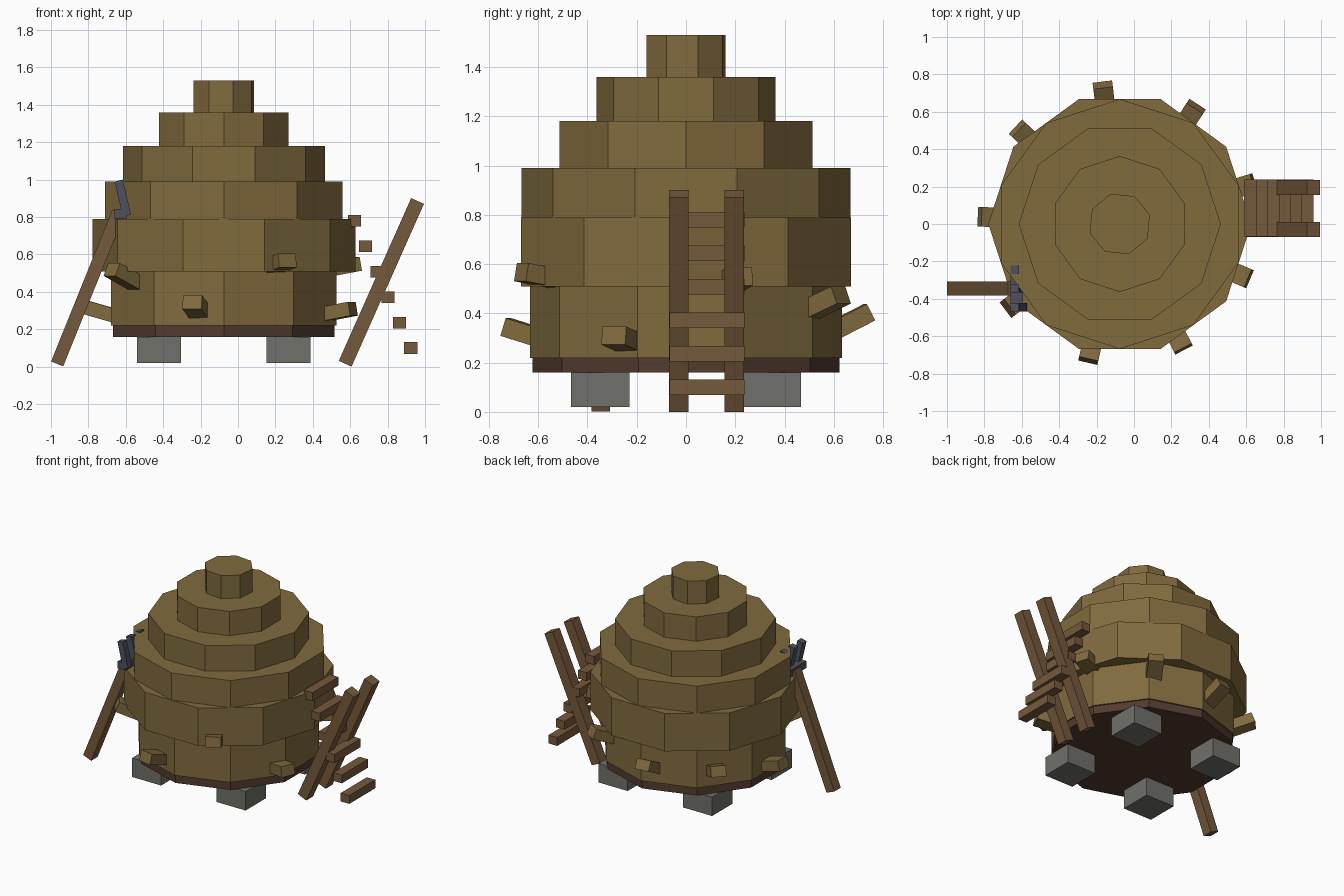
import bpy
from math import radians, cos, sin, atan2
from mathutils import Vector, Euler

if "Cube" in bpy.data.objects:
    bpy.data.objects.remove(bpy.data.objects["Cube"])

CX = -0.076  # stack axis


def material(name, rgb):
    m = bpy.data.materials.new(name)
    m.diffuse_color = (*rgb, 1)
    m.use_nodes = True
    m.node_tree.nodes["Principled BSDF"].inputs["Base Color"].default_value = m.diffuse_color
    return m


HAY = material("hay", (0.22, 0.145, 0.048))
WOOD = material("wood", (0.18, 0.10, 0.045))
DARK = material("dark_wood", (0.085, 0.043, 0.028))
STONE = material("stone", (0.16, 0.16, 0.145))
IRON = material("iron", (0.075, 0.08, 0.11))


def finish(name, mat):
    o = bpy.context.object
    o.name = name
    o.data.materials.append(mat)
    return o


def prism(name, sides, r, z0, z1, phase, mat):
    # Blender cylinders start at +y, so shift the phase to measure from +x
    bpy.ops.mesh.primitive_cylinder_add(vertices=sides, radius=r, depth=z1 - z0,
                                        location=(CX, 0, (z0 + z1) / 2),
                                        rotation=(0, 0, radians(phase - 90)))
    finish(name, mat)


def box(name, loc, size, mat, rot=(0, 0, 0)):
    bpy.ops.mesh.primitive_cube_add(size=1, location=loc, rotation=rot)
    o = finish(name, mat)
    o.scale = size
    return o


def beam(name, a, b, w, d, mat):
    # bar leaning in the xz plane from a to b, w in plane, d along y
    a, b = Vector(a), Vector(b)
    v = b - a
    box(name, (a + b) / 2, (w, d, v.length), mat, (0, atan2(v.x, v.z), 0))


# Wooden platform and stepped hay layers
prism("platform", 10, 0.623, 0.16, 0.22, 18, DARK)
layers = [(10, 0.634, 0.22, 0.51, 18), (10, 0.703, 0.51, 0.79, 0),
          (10, 0.668, 0.79, 0.99, 18), (10, 0.54, 0.99, 1.18, 0),
          (10, 0.363, 1.18, 1.36, 18), (8, 0.168, 1.36, 1.53, 17)]
for i, (n, r, z0, z1, ph) in enumerate(layers):
    prism(f"hay_layer_{i + 1}", n, r, z0, z1, ph, HAY)

# Stone feet
for sx in (-1, 1):
    for sy in (-1, 1):
        box("stone_foot", (CX + sx * 0.346, sy * 0.348, 0.09), (0.237, 0.237, 0.14), STONE)

# Loose straw tufts around the stack: (end height, upward tilt)
tufts = [(0.55, 10), (0.475, 22), (0.405, 27), (0.39, 20), (0.32, 16),
         (0.52, 24), (0.345, 17), (0.568, 10), (0.31, 10)]
for i, (z, tilt) in enumerate(tufts):
    a, t = radians(17 + 40 * i), radians(tilt)
    out = Vector((cos(a) * cos(t), sin(a) * cos(t), sin(t)))
    end = Vector((CX + 0.75 * cos(a), 0.75 * sin(a), z))
    box("straw_tuft", end - out * 0.1, (0.2, 0.105, 0.075), HAY, (0, -t, a))

# Ladder rails and rungs
for y in (-0.03, 0.196):
    beam("ladder_rail", (0.573, y, 0.016), (0.96, y, 0.886), 0.075, 0.08, WOOD)
for i in range(6):
    box("ladder_rung", (0.622 + 0.0603 * i, 0.085, 0.78 - 0.136 * i),
        (0.07, 0.305, 0.062), WOOD)

# Pitchfork: handle, crossbar and three tines
FY = -0.345
beam("fork_handle", (-0.967, FY, 0.015), (-0.64, FY, 0.825), 0.07, 0.075, WOOD)
box("fork_crossbar", (-0.627, FY, 0.818), (0.065, 0.24, 0.052), IRON)
for k in (-1, 0, 1):
    beam("fork_tine", (-0.594, FY + 0.1 * k, 0.808), (-0.638, FY + 0.1 * k, 0.995),
         0.045, 0.045, IRON)
